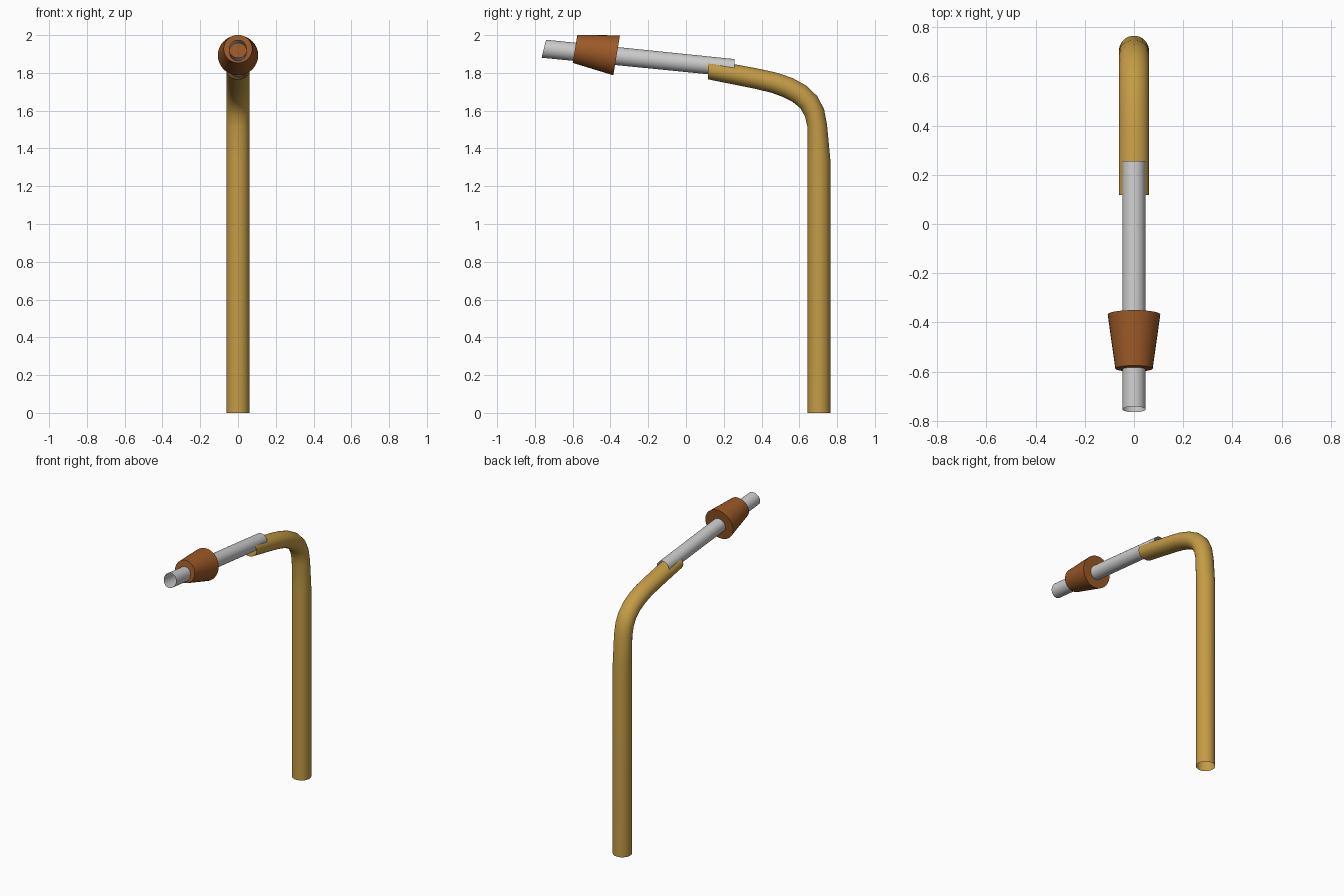
import bpy, bmesh, math

if "Cube" in bpy.data.objects:
    bpy.data.objects.remove(bpy.data.objects["Cube"])

SIDES = 32


def material(name, color):
    m = bpy.data.materials.new(name)
    m.diffuse_color = color
    m.use_nodes = True
    m.node_tree.nodes["Principled BSDF"].inputs["Base Color"].default_value = m.diffuse_color
    return m


def loft(name, rings, mat=None, caps=False):
    """Skin rings given as (y, z, x radius, half height, lean angle from vertical)."""
    bm = bmesh.new()
    loops = []
    for y, z, rx, rh, lean in rings:
        a = math.radians(lean)
        loop = []
        for i in range(SIDES):
            t = 2 * math.pi * i / SIDES
            h = rh * math.sin(t)
            loop.append(bm.verts.new((rx * math.cos(t), y + h * math.sin(a), z + h * math.cos(a))))
        loops.append(loop)
    for a, b in zip(loops, loops[1:]):
        for i in range(SIDES):
            j = (i + 1) % SIDES
            bm.faces.new((a[i], a[j], b[j], b[i]))
    if caps:
        bm.faces.new(loops[0])
        bm.faces.new(loops[-1])
    bmesh.ops.recalc_face_normals(bm, faces=bm.faces)
    me = bpy.data.meshes.new(name)
    bm.to_mesh(me)
    bm.free()
    ob = bpy.data.objects.new(name, me)
    bpy.context.collection.objects.link(ob)
    if mat:
        me.materials.append(mat)
    bpy.ops.object.select_all(action='DESELECT')
    ob.select_set(True)
    bpy.context.view_layer.objects.active = ob
    bpy.ops.object.shade_smooth_by_angle(angle=math.radians(40))
    return ob


# Bent stand tube, open at both ends
path = [(0.704, 0.0, 0.061, 90), (0.704, 1.33, 0.061, 90), (0.695, 1.52, 0.052, 82),
        (0.68, 1.59, 0.054, 70), (0.65, 1.645, 0.055, 55), (0.60, 1.69, 0.056, 40),
        (0.54, 1.722, 0.056, 28), (0.47, 1.747, 0.055, 19), (0.38, 1.768, 0.054, 14),
        (0.25, 1.793, 0.053, 8), (0.117, 1.817, 0.051, 0)]
loft("bent_stand_tube", [(y, z, 0.061, r, lean) for y, z, r, lean in path],
     material("ochre", (0.55, 0.33, 0.06, 1)))

# Straight pipe, open at both ends
loft("straight_pipe", [(-0.753, 1.928, 0.047, 0.049, 14), (0.256, 1.826, 0.047, 0.047, 0)])

# Tapered collar around the pipe
loft("tapered_collar", [(-0.5875, 1.927, 0.076, 0.075, 9.5), (-0.3675, 1.893, 0.107, 0.107, 9.5)],
     material("brown", (0.33, 0.1, 0.02, 1)), caps=True)
